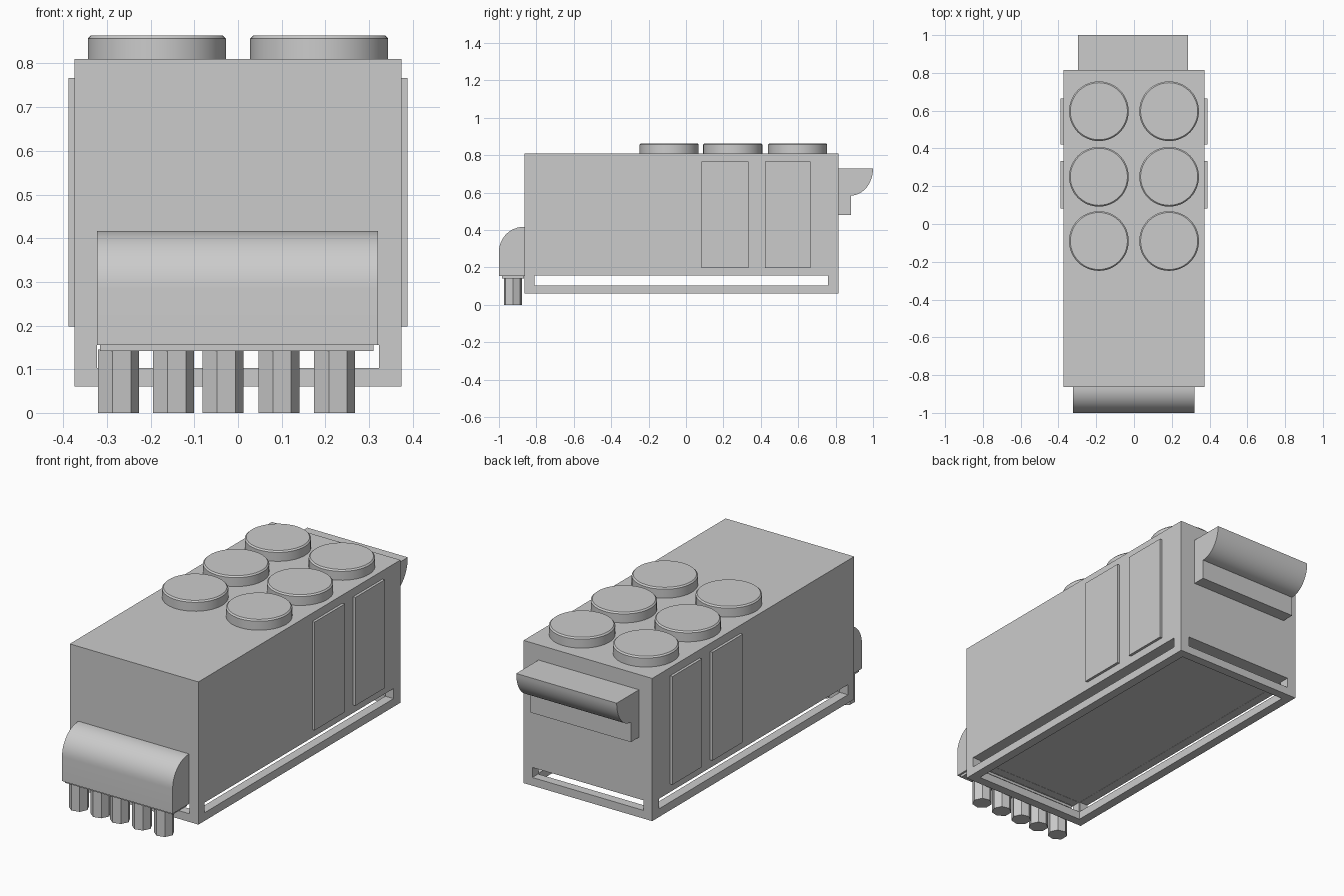
import bpy, bmesh
from math import sin, cos, pi, radians
from mathutils import Matrix

cube = bpy.data.objects.get("Cube")
if cube:
    bpy.data.objects.remove(cube, do_unlink=True)

# Single plain material
grey = bpy.data.materials.new("light_grey")
grey.use_nodes = True
GREY = (0.6, 0.6, 0.6, 1)
grey.diffuse_color = GREY
grey.node_tree.nodes["Principled BSDF"].inputs["Base Color"].default_value = GREY


def finish(name, bm, smooth=False):
    bmesh.ops.recalc_face_normals(bm, faces=bm.faces)
    mesh = bpy.data.meshes.new(name)
    bm.to_mesh(mesh)
    bm.free()
    mesh.materials.append(grey)
    if smooth:
        mesh.polygons.foreach_set("use_smooth", [True] * len(mesh.polygons))
        mesh.set_sharp_from_angle(angle=radians(30))
    obj = bpy.data.objects.new(name, mesh)
    bpy.context.scene.collection.objects.link(obj)
    return obj


def box(name, low, high):
    bm = bmesh.new()
    size = [b - a for a, b in zip(low, high)]
    mid = [(a + b) / 2 for a, b in zip(low, high)]
    bmesh.ops.create_cube(bm, size=1, matrix=Matrix.Translation(mid) @ Matrix.Diagonal((*size, 1)))
    return finish(name, bm)


def prism(name, profile, x0, x1):
    """Side profile of (y, z) points extruded along x."""
    bm = bmesh.new()
    face = bm.faces.new([bm.verts.new((x0, y, z)) for y, z in profile])
    out = bmesh.ops.extrude_face_region(bm, geom=[face])
    verts = [v for v in out["geom"] if isinstance(v, bmesh.types.BMVert)]
    bmesh.ops.translate(bm, verts=verts, vec=(x1 - x0, 0, 0))
    return finish(name, bm, True)


def arc(cy, cz, ry, rz, start, end, steps=12):
    angles = [start + (end - start) * i / steps for i in range(steps + 1)]
    return [(cy + ry * cos(a), cz + rz * sin(a)) for a in angles]


def cylinder(name, x, y, z0, z1, radius, sides, bevel=0):
    bm = bmesh.new()
    rings = [(z0, radius), (z1 - bevel, radius)]
    if bevel:
        rings.append((z1, radius - bevel))
    loops = [[bm.verts.new((x + r * cos(2 * pi * i / sides), y + r * sin(2 * pi * i / sides), z))
              for i in range(sides)] for z, r in rings]
    for a, b in zip(loops, loops[1:]):
        for i in range(sides):
            j = (i + 1) % sides
            bm.faces.new((a[i], a[j], b[j], b[i]))
    bm.faces.new(loops[0])
    bm.faces.new(loops[-1])
    return finish(name, bm, sides > 8)


# Body with an open underside and a slot through each lower wall
body = box("body", (-0.374, -0.863, 0.06), (0.374, 0.815, 0.81))
cutters = [
    box("cavity_cutter", (-0.326, -0.815, -0.1), (0.326, 0.767, 0.157)),
    box("side_slot_cutter", (-0.6, -0.811, 0.103), (0.6, 0.758, 0.156)),
    box("end_slot_cutter", (-0.323, -1.1, 0.103), (0.323, 1.1, 0.156)),
]
for cutter in cutters:
    cutter.hide_render = True
    mod = body.modifiers.new(cutter.name, "BOOLEAN")
    mod.operation = "DIFFERENCE"
    mod.solver = "EXACT"
    mod.object = cutter
graph = bpy.context.evaluated_depsgraph_get()
cut_mesh = bpy.data.meshes.new_from_object(body.evaluated_get(graph))
body.modifiers.clear()
body.data = cut_mesh
for cutter in cutters:
    bpy.data.objects.remove(cutter, do_unlink=True)

# Round studs on the roof
for y in (-0.09, 0.25, 0.597):
    for side in (-1, 1):
        cylinder("roof_stud", 0.186 * side, y, 0.808, 0.864, 0.158, 48, 0.007)

# Raised panels on both flanks
for y0, y1 in ((0.083, 0.333), (0.422, 0.665)):
    for side in (-1, 1):
        xs = sorted((0.372 * side, 0.388 * side))
        box("side_panel", (xs[0], y0, 0.198), (xs[1], y1, 0.767))

# Rounded front housing with its base plate and pins
housing = [(-0.86, 0.155)] + [(-1, 0.155)] + arc(-0.868, 0.285, 0.132, 0.132, pi, pi / 2) + [(-0.86, 0.417)]
prism("front_housing", housing, -0.323, 0.32)
box("housing_base", (-0.316, -0.985, 0.142), (0.31, -0.865, 0.157))
for x in (-0.276, -0.15, -0.037, 0.091, 0.219):
    cylinder("front_pin", x, -0.926, 0, 0.145, 0.0493, 7)

# Hooked ledge at the back
ledge = [(0.81, 0.48), (0.882, 0.48)] + arc(0.882, 0.73, 0.118, 0.145, -pi / 2, 0) + [(0.81, 0.73)]
prism("back_ledge", ledge, -0.297, 0.287)
